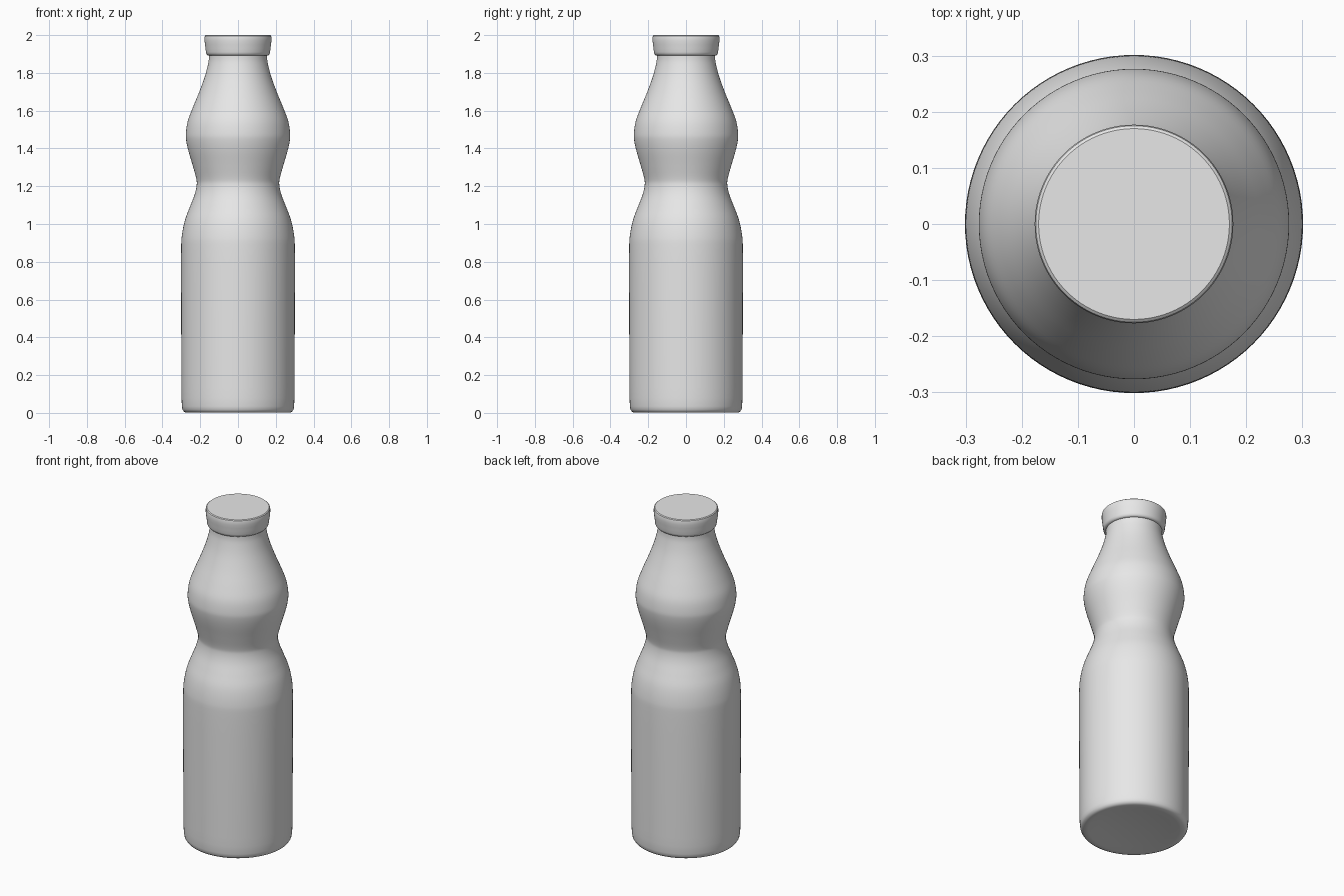
import bpy, bmesh, math
from mathutils import Vector

cube = bpy.data.objects.get("Cube")
if cube:
    bpy.data.objects.remove(cube, do_unlink=True)

# Single plain grey material
grey = bpy.data.materials.new("plain_grey")
grey.use_nodes = True
grey.diffuse_color = (0.8, 0.8, 0.8, 1)
grey.node_tree.nodes["Principled BSDF"].inputs["Base Color"].default_value = (0.8, 0.8, 0.8, 1)


def smooth_profile(points, steps=4):
    """Pass a Catmull-Rom curve through (radius, height) points."""
    pts = [Vector(p) for p in points]
    pts = [2 * pts[0] - pts[1]] + pts + [2 * pts[-1] - pts[-2]]
    out = []
    for a, b, c, d in zip(pts, pts[1:], pts[2:], pts[3:]):
        for i in range(steps):
            t = i / steps
            out.append(0.5 * (2 * b + (c - a) * t + (2 * a - 5 * b + 4 * c - d) * t ** 2
                              + (3 * b - a - 3 * c + d) * t ** 3))
    return [tuple(p) for p in out] + [tuple(points[-1])]


def lathe(name, profile, sides=96):
    """Revolve a bottom-to-top profile around z and close both ends."""
    bm = bmesh.new()
    rings = [[bm.verts.new((r * math.cos(2 * math.pi * k / sides),
                            r * math.sin(2 * math.pi * k / sides), z))
              for k in range(sides)] for r, z in profile]
    for low, high in zip(rings, rings[1:]):
        for k in range(sides):
            n = (k + 1) % sides
            bm.faces.new((low[k], low[n], high[n], high[k]))
    bm.faces.new(rings[0][::-1])
    bm.faces.new(rings[-1])
    mesh = bpy.data.meshes.new(name)
    bm.to_mesh(mesh)
    bm.free()
    mesh.materials.append(grey)
    obj = bpy.data.objects.new(name, mesh)
    bpy.context.collection.objects.link(obj)
    bpy.ops.object.select_all(action='DESELECT')
    obj.select_set(True)
    bpy.context.view_layer.objects.active = obj
    bpy.ops.object.shade_smooth_by_angle(angle=math.radians(35))
    return obj


# Slightly hollow base with a rounded foot
base = [(0.03, 0.018), (0.12, 0.015), (0.2, 0.008), (0.25, 0.002), (0.275, 0.001),
        (0.287, 0.007), (0.294, 0.018), (0.297, 0.035)]

# Body, waist, upper bulge and neck
wall = [(0.299, 0.08), (0.3, 0.3), (0.301, 0.6), (0.301, 0.86), (0.297, 0.94),
        (0.281, 1.02), (0.255, 1.09), (0.230, 1.155), (0.219, 1.205), (0.221, 1.24),
        (0.240, 1.31), (0.262, 1.385), (0.274, 1.44), (0.276, 1.48), (0.266, 1.545),
        (0.240, 1.615), (0.205, 1.70), (0.176, 1.78), (0.159, 1.845), (0.154, 1.88),
        (0.154, 1.92)]
lathe("bottle_body", base + smooth_profile(wall))

# Cap with a rolled lower lip and softened top edge
lathe("bottle_cap", [(0.150, 1.892), (0.160, 1.893), (0.167, 1.899), (0.170, 1.91),
                     (0.172, 1.93), (0.175, 1.95), (0.177, 1.97), (0.177, 1.988),
                     (0.175, 1.996), (0.170, 2.0)])
